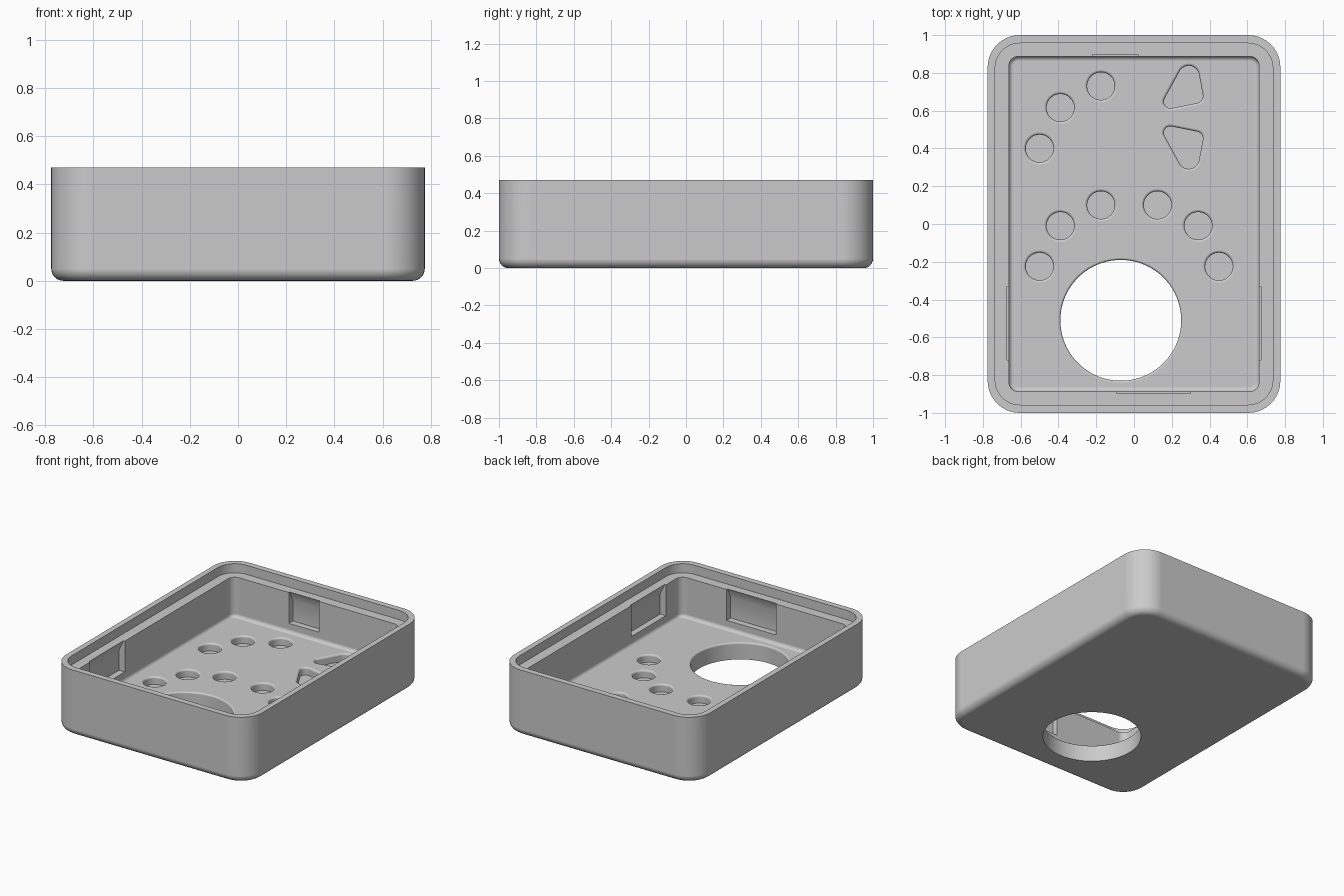
import bpy, bmesh
from math import sin, cos, pi, radians
from mathutils import Vector

if "Cube" in bpy.data.objects:
    bpy.data.objects.remove(bpy.data.objects["Cube"])

HX, HY, TOP = 0.775, 1.0, 0.47      # outer half sizes and height
CX, CY = 0.6625, 0.887              # cavity half sizes
LEDGE, FLOOR = 0.405, 0.12          # lid ledge and inner floor heights
CIRCLE = [2 * pi * (i + 0.5) / 64 for i in range(64)]
QUADS = [radians(q * 90 + 0.01 + 89.98 * i / 10) for q in range(4) for i in range(11)]


def outline(circles, angles, grow=0.0):
    """Rounded hull around circles (x, y, r), one point per angle."""
    pts = []
    for a in angles:
        x, y, r = max(circles, key=lambda c: c[0] * cos(a) + c[1] * sin(a) + c[2])
        pts.append((x + (r + grow) * cos(a), y + (r + grow) * sin(a)))
    return pts


def rounded_rect(hx, hy, r):
    return outline([(sx * (hx - r), sy * (hy - r), r) for sx in (-1, 1) for sy in (-1, 1)], QUADS)


def loft(bm, rings):
    """Closed solid through rings of (points, z)."""
    loops = [[bm.verts.new((x, y, z)) for x, y in pts] for pts, z in rings]
    for a, b in zip(loops, loops[1:]):
        for i in range(len(a)):
            j = (i + 1) % len(a)
            bm.faces.new((a[i], a[j], b[j], b[i]))
    bm.faces.new(loops[0][::-1])
    bm.faces.new(loops[-1])


def make_object(name, bm):
    bmesh.ops.recalc_face_normals(bm, faces=bm.faces[:])
    mesh = bpy.data.meshes.new(name)
    bm.to_mesh(mesh)
    bm.free()
    ob = bpy.data.objects.new(name, mesh)
    bpy.context.collection.objects.link(ob)
    return ob


# Tray: rounded outside, rim, lid ledge, cavity wall, filleted floor
steps = [radians(15 * i) for i in range(7)]
rings = []
for a in steps:
    d = 0.05 * (1 - sin(a))
    rings.append((rounded_rect(HX - d, HY - d, 0.17 - d), 0.05 * (1 - cos(a))))
rings += [(rounded_rect(HX, HY, 0.17), TOP),
          (rounded_rect(0.735, 0.957, 0.13), TOP),
          (rounded_rect(0.735, 0.957, 0.13), LEDGE),
          (rounded_rect(CX, CY, 0.05), LEDGE)]
for a in steps:
    d = 0.025 * (1 - cos(a))
    rings.append((rounded_rect(CX - d, CY - d, 0.05 - d), FLOOR + 0.025 * (1 - sin(a))))
bm = bmesh.new()
loft(bm, rings)
tray = make_object("tray", bm)

# Cutters for everything sunk into the floor and walls
bm = bmesh.new()


def pocket(circles, bottom, flare):
    """Recess in the floor with a rounded lip."""
    rows = [(outline(circles, CIRCLE), bottom)]
    for a in steps:
        rows.append((outline(circles, CIRCLE, flare * (1 - cos(a))), FLOOR - flare * (1 - sin(a))))
    rows.append((outline(circles, CIRCLE, flare), FLOOR + 0.04))
    loft(bm, rows)


# Large through hole
pocket([(-0.07, -0.51, 0.32)], -0.05, 0.012)

# Round dimples
for x, y in [(-0.5, 0.4), (-0.39, 0.615), (-0.175, 0.73), (-0.5, -0.225), (-0.39, -0.01),
             (-0.175, 0.1), (0.125, 0.1), (0.34, -0.01), (0.45, -0.225)]:
    pocket([(x, y, 0.073)], FLOOR - 0.055, 0.014)

# Pair of mirrored rounded triangle dimples
triangle = [(0.29, 0.783, 0.055), (0.327, 0.678, 0.038), (0.193, 0.648, 0.035)]
pocket(triangle, FLOOR - 0.055, 0.014)
pocket([(x, 1.13 - y, r) for x, y, r in triangle], FLOOR - 0.055, 0.014)

# Clip notches in the four walls: (outward direction, wall distance, middle, half width)
profile = [(-0.03, 0.185), (0.045, 0.185), (0.045, 0.33), (0.003, 0.42), (-0.03, 0.42)]
for out, dist, mid, half in [((0, 1), CY, -0.1, 0.12), ((0, -1), CY, 0.105, 0.195),
                             ((1, 0), CX, -0.525, 0.195), ((-1, 0), CX, -0.525, 0.195)]:
    n = Vector((*out, 0))
    t = Vector((abs(out[1]), abs(out[0]), 0))
    ends = [[bm.verts.new(n * (dist + d) + t * (mid + s * half) + Vector((0, 0, z)))
             for d, z in profile] for s in (-1, 1)]
    for i in range(5):
        j = (i + 1) % 5
        bm.faces.new((ends[0][i], ends[0][j], ends[1][j], ends[1][i]))
    bm.faces.new(ends[0][::-1])
    bm.faces.new(ends[1])
cutter = make_object("cutter", bm)
cutter.hide_render = True

# Cut the tray and keep the result
mod = tray.modifiers.new("cut", 'BOOLEAN')
mod.operation = 'DIFFERENCE'
mod.solver = 'EXACT'
mod.object = cutter
bpy.context.view_layer.update()
cut_mesh = bpy.data.meshes.new_from_object(tray.evaluated_get(bpy.context.evaluated_depsgraph_get()))
tray.modifiers.clear()
tray.data = cut_mesh
bpy.data.objects.remove(cutter)

# Plain grey finish, smooth fillets with sharp rims
grey = bpy.data.materials.new("grey plastic")
grey.diffuse_color = (0.6, 0.6, 0.6, 1)
grey.use_nodes = True
grey.node_tree.nodes["Principled BSDF"].inputs["Base Color"].default_value = grey.diffuse_color
tray.data.materials.clear()
tray.data.materials.append(grey)
bpy.context.view_layer.objects.active = tray
tray.select_set(True)
bpy.ops.object.shade_smooth_by_angle(angle=radians(30))
weighted = tray.modifiers.new("flat_floor_shading", 'WEIGHTED_NORMAL')
weighted.keep_sharp = True
